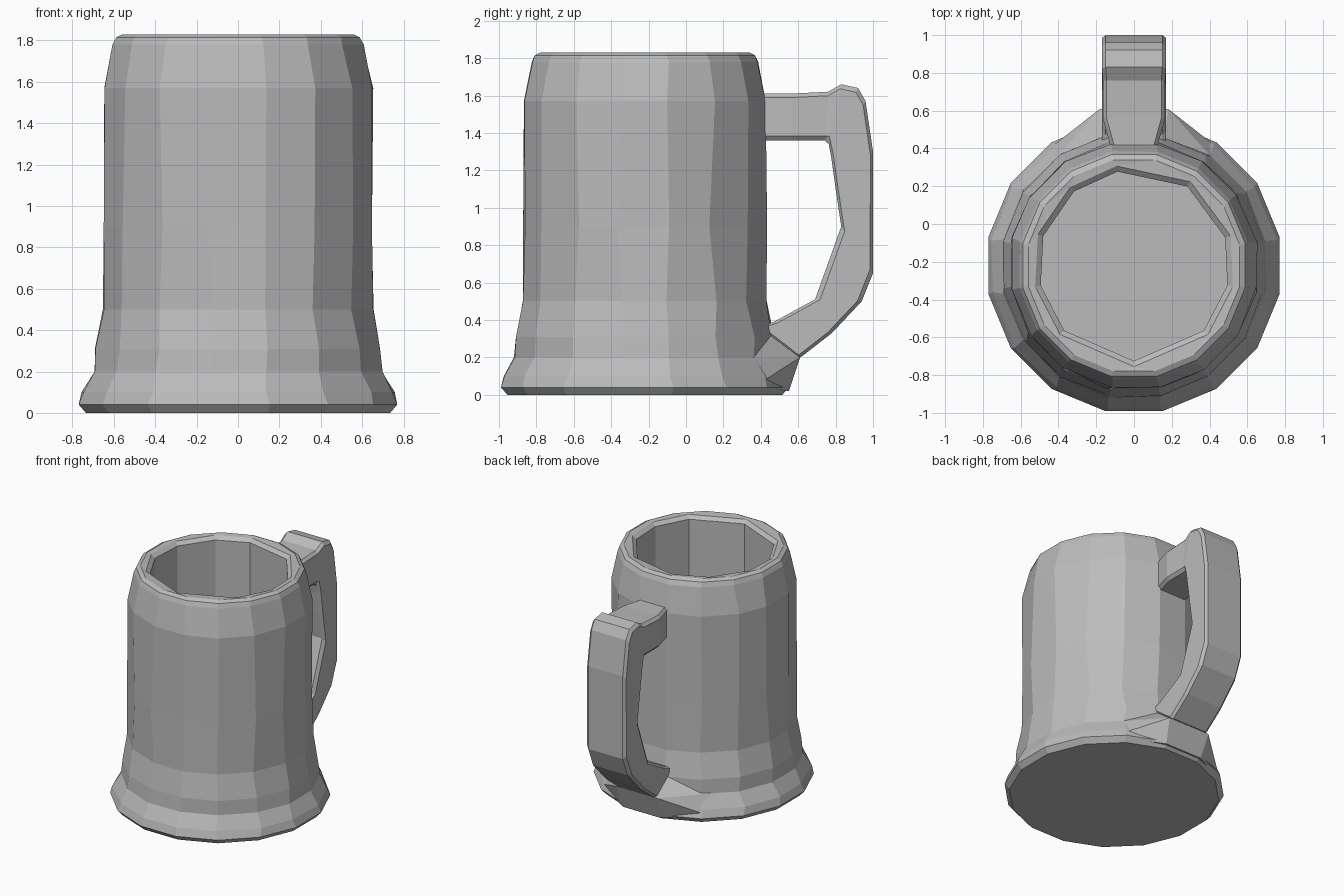
import bpy, bmesh, math, random

random.seed(4)
if "Cube" in bpy.data.objects:
    bpy.data.objects.remove(bpy.data.objects["Cube"])

grey = bpy.data.materials.new("plain_grey")
grey.use_nodes = True
colour = (0.5, 0.5, 0.5, 1)
grey.diffuse_color = colour
grey.node_tree.nodes["Principled BSDF"].inputs["Base Color"].default_value = colour

CENTRE_Y = -0.22
SIDES = 16


def finish(bm, name):
    bmesh.ops.recalc_face_normals(bm, faces=bm.faces)
    mesh = bpy.data.meshes.new(name)
    bm.to_mesh(mesh)
    bm.free()
    mesh.materials.append(grey)
    obj = bpy.data.objects.new(name, mesh)
    bpy.context.collection.objects.link(obj)
    return obj


def ring(bm, angles, radius, z, wobble=0.0):
    """Closed loop of edges around the mug's axis."""
    verts = []
    for a in angles:
        r = radius + random.uniform(-wobble, wobble)
        t = math.radians(a + random.uniform(-wobble, wobble) * 250)
        verts.append(bm.verts.new((r * math.cos(t), CENTRE_Y + r * math.sin(t), z)))
    return [bm.edges.new((v, verts[i - 1])) for i, v in enumerate(verts)]


# Mug body: hewn outer wall, rounded rim, irregular ten-sided hollow
bm = bmesh.new()
outer_angles = [(i + 0.5) * 360 / SIDES for i in range(SIDES)]
hollow_angles = [-90, -43, -12, 17, 56, 100, 129, 162, 192, 223]
outer_profile = [(0.75, 0, 0), (0.785, 0.04, 0), (0.765, 0.1, 0.006), (0.71, 0.2, 0.004),
                 (0.70, 0.31, 0.006), (0.66, 0.5, 0.006), (0.66, 0.9, 0.008),
                 (0.66, 1.57, 0.006), (0.615, 1.78, 0.004), (0.60, 1.815, 0), (0.57, 1.83, 0)]
hollow_profile = [(0.535, 1.825), (0.505, 1.80), (0.505, 0.2)]
loops = [ring(bm, outer_angles, r, z, w) for r, z, w in outer_profile]
loops += [ring(bm, hollow_angles, r, z) for r, z in hollow_profile]
for a, b in zip(loops, loops[1:]):
    bmesh.ops.bridge_loops(bm, edges=a + b)
for end in (loops[0], loops[-1]):
    bmesh.ops.contextual_create(bm, geom=end)
finish(bm, "mug_body")

# Handle: stations of outer (y, z), inner (y, z) and half width
stations = [
    ((0.36, 1.61), (0.36, 1.36), 0.11),
    ((0.56, 1.61), (0.56, 1.36), 0.165),
    ((0.76, 1.62), (0.74, 1.36), 0.165),
    ((0.83, 1.66), (0.76, 1.36), 0.17),
    ((0.92, 1.64), (0.765, 1.33), 0.17),
    ((0.96, 1.57), (0.775, 1.28), 0.17),
    ((1.00, 1.30), (0.80, 1.10), 0.17),
    ((1.00, 0.65), (0.83, 0.90), 0.17),
    ((0.94, 0.50), (0.69, 0.51), 0.17),
    ((0.78, 0.33), (0.47, 0.39), 0.17),
    ((0.60, 0.19), (0.38, 0.36), 0.17),
]
bm = bmesh.new()
rows = []
for outer, inner, w in stations:
    corners = [(-w, *outer), (w, *outer), (w, *inner), (-w, *inner)]
    rows.append([bm.verts.new(c) for c in corners])
for a, b in zip(rows, rows[1:]):
    for i in range(4):
        j = (i + 1) % 4
        bm.faces.new((a[i], a[j], b[j], b[i]))
for end in (rows[0], rows[-1]):
    bm.faces.new(end)
handle = finish(bm, "handle")
bevel = handle.modifiers.new("soft_edges", "BEVEL")
bevel.width = 0.025
bevel.segments = 1
bevel.limit_method = "ANGLE"
bevel.angle_limit = math.radians(50)

# Flared foot that blends the handle into the base
bm = bmesh.new()
for side in (-1, 1):
    for x, y, z in [(0.50, 0.36, 0.04), (0.46, 0.30, 0.20), (0.16, 0.55, 0.02),
                    (0.18, 0.61, 0.20), (0.16, 0.42, 0.34), (0.16, 0.2, 0.02 + 0.05)]:
        bm.verts.new((side * x, y, z))
bmesh.ops.convex_hull(bm, input=bm.verts)
finish(bm, "handle_foot")
